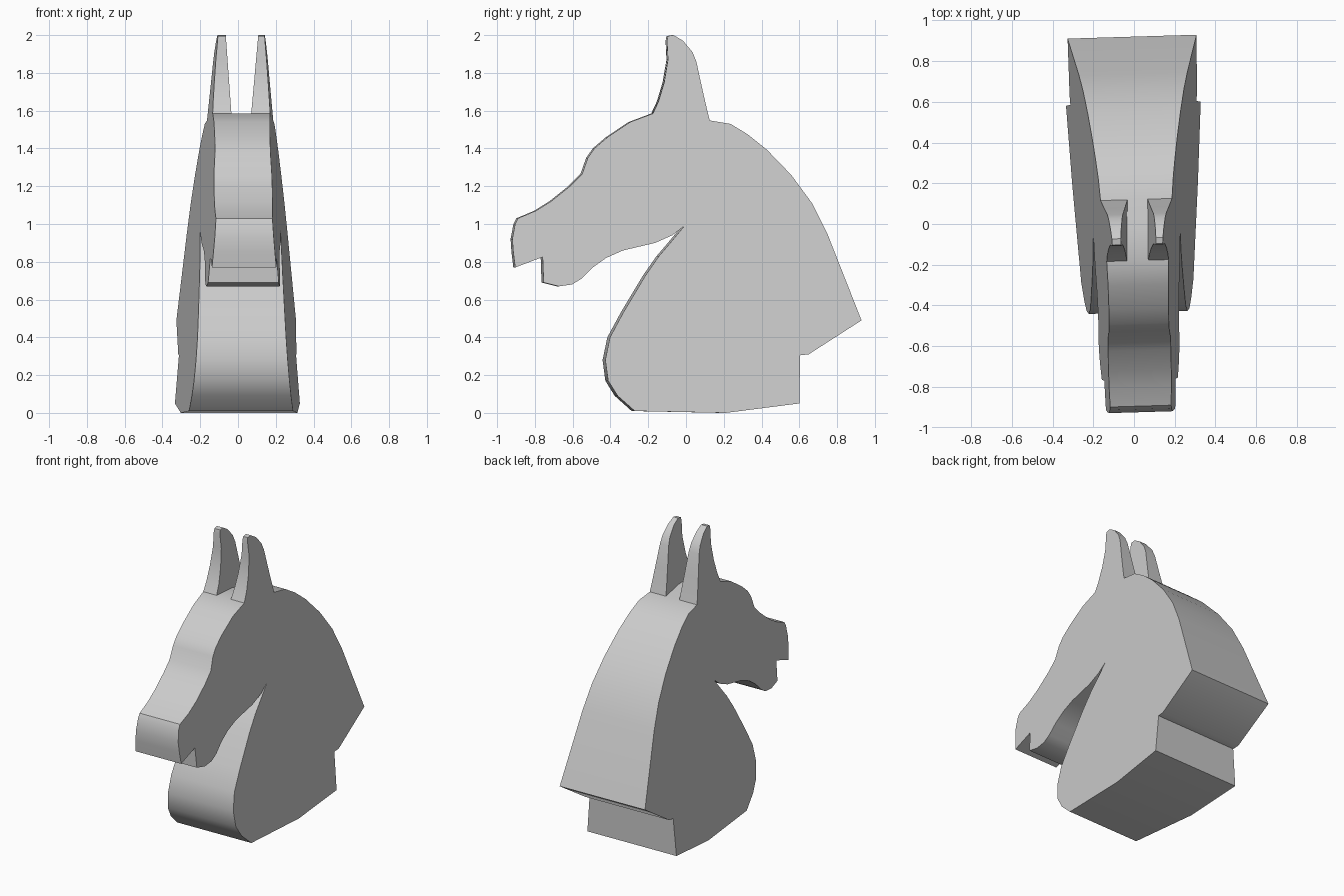
import bpy
import bmesh
import math

default_cube = bpy.data.objects.get("Cube")
if default_cube:
    bpy.data.objects.remove(default_cube, do_unlink=True)

# One plain grey for the whole piece
grey = bpy.data.materials.new("plain_grey")
grey.use_nodes = True
grey.diffuse_color = (0.6, 0.6, 0.6, 1)
grey.node_tree.nodes["Principled BSDF"].inputs["Base Color"].default_value = grey.diffuse_color

SKEW = 0.03      # the profile is turned very slightly about z
EAR_BASE = 1.585


# Flat sides that lean inward towards the top and the muzzle
def right_side(y, z):
    return -(0.285 + 0.09 * y - 0.085 * z)


def left_side(y, z):
    return 0.305 + 0.045 * y - 0.08 * z


# Inner faces of the ears, leaning outward
def right_ear_inner(y, z):
    return -0.035 - 0.072 * (z - EAR_BASE)


def left_ear_inner(y, z):
    return 0.07 + 0.09 * (z - EAR_BASE)


def slab(name, profile, low_x, high_x):
    """Solid between two leaning planes, following a (y, z) outline."""
    bm = bmesh.new()
    rings = []
    for side in (low_x, high_x):
        ring = []
        for y, z in profile:
            x = side(y, z)
            ring.append(bm.verts.new((x, y + SKEW * x, z)))
        rings.append(ring)
        bm.faces.new(ring)
    count = len(profile)
    for i in range(count):
        j = (i + 1) % count
        bm.faces.new((rings[0][i], rings[0][j], rings[1][j], rings[1][i]))
    bmesh.ops.recalc_face_normals(bm, faces=bm.faces)
    mesh = bpy.data.meshes.new(name)
    bm.to_mesh(mesh)
    bm.free()
    mesh.materials.append(grey)
    obj = bpy.data.objects.new(name, mesh)
    bpy.context.collection.objects.link(obj)
    bpy.ops.object.select_all(action="DESELECT")
    obj.select_set(True)
    bpy.context.view_layer.objects.active = obj
    bpy.ops.object.shade_smooth_by_angle(angle=math.radians(35))
    return obj


# Outline sections of the head, as (y, z)
muzzle = [(-.91, .77), (-.92, .85), (-.925, .92), (-.91, 1), (-.895, 1.03)]
face = [(-.8, 1.07), (-.72, 1.12), (-.62, 1.2), (-.555, 1.265), (-.525, 1.35),
        (-.49, 1.4), (-.42, 1.46), (-.3, 1.54)]
crown = [(-.18, EAR_BASE), (-.02, 1.575), (.12, 1.548)]
mane = [(.23, 1.53), (.32, 1.475), (.42, 1.395), (.55, 1.26), (.66, 1.11),
        (.74, .95), (.92, .49)]
base = [(.64, .31), (.595, .305), (.59, .05), (.2, 0), (-.28, .01)]
chest = [(-.37, .09), (-.42, .17), (-.435, .28), (-.41, .4), (-.34, .53),
         (-.22, .73), (-.15, .83), (-.09, .9), (-.015, .99)]
jaw = [(-.08, .94), (-.17, .9), (-.34, .86), (-.43, .82), (-.5, .77),
       (-.56, .71), (-.61, .68), (-.68, .67), (-.76, .69), (-.765, .825)]

slab("horse_head", muzzle + face + crown + mane + base + chest + jaw,
     right_side, left_side)

# Ears rise from the crown with a gap between them
ear = crown[::-1] + [(-.15, 1.65), (-.12, 1.75), (-.1, 1.87), (-.105, 1.97),
                     (-.1, 1.995), (-.07, 2), (-.02, 1.97), (.03, 1.91),
                     (.05, 1.86), (.08, 1.72), (.105, 1.61)]
slab("right_ear", ear, right_side, right_ear_inner)
slab("left_ear", ear, left_ear_inner, left_side)
